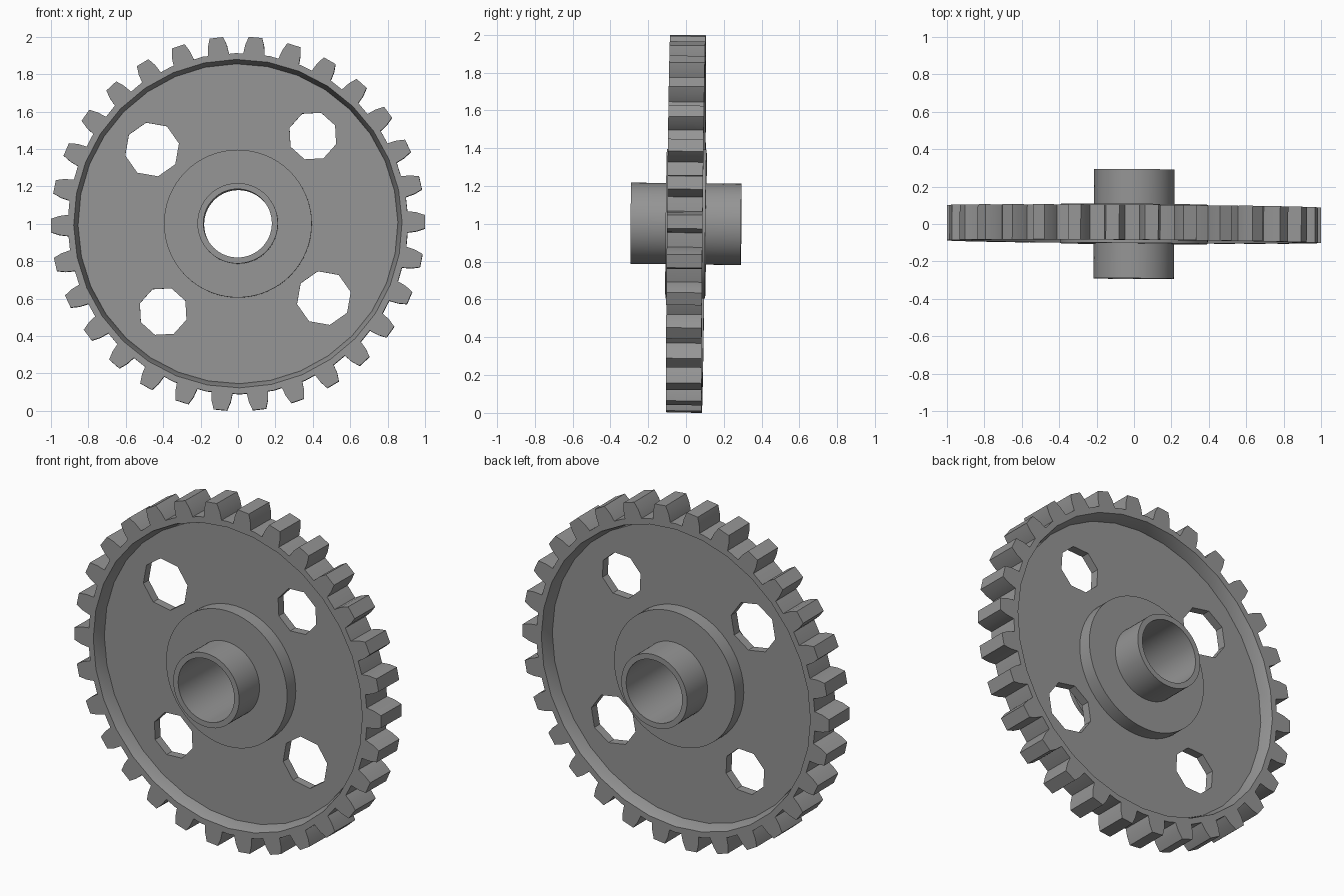
import bpy, bmesh
from math import sin, cos, pi, radians
from mathutils import Matrix, Vector

if "Cube" in bpy.data.objects:
    bpy.data.objects.remove(bpy.data.objects["Cube"])

# One flat grey for the whole gear
grey = bpy.data.materials.new("steel grey")
grey.use_nodes = True
grey.diffuse_color = (0.3, 0.3, 0.3, 1)
grey.node_tree.nodes["Principled BSDF"].inputs["Base Color"].default_value = (0.3, 0.3, 0.3, 1)

# The gear sits very slightly askew on its axle
POSE = (Matrix.Translation((0, 0, 1)) @ Matrix.Rotation(radians(-0.6), 4, 'X')
        @ Matrix.Rotation(radians(-0.6), 4, 'Y') @ Matrix.Rotation(radians(-0.4), 4, 'Z'))


def finish(bm, name):
    bmesh.ops.recalc_face_normals(bm, faces=bm.faces)
    mesh = bpy.data.meshes.new(name)
    bm.to_mesh(mesh)
    bm.free()
    mesh.materials.append(grey)
    obj = bpy.data.objects.new(name, mesh)
    bpy.context.collection.objects.link(obj)
    return obj


def lathe(name, half_profile, segments):
    """Spin a closed ring section, given as (radius, depth) and mirrored in depth, about y."""
    section = [(r, -d) for r, d in half_profile] + [(r, d) for r, d in reversed(half_profile)]
    bm = bmesh.new()
    rings = []
    for i in range(segments):
        a = 2 * pi * i / segments
        rings.append([bm.verts.new((r * cos(a), y, r * sin(a))) for r, y in section])
    n = len(section)
    for i in range(segments):
        here, there = rings[i], rings[(i + 1) % segments]
        for j in range(n):
            k = (j + 1) % n
            bm.faces.new((here[j], here[k], there[k], there[j]))
    return finish(bm, name)


def prism(bm, points, depth):
    """Extrude an outline in the xz plane symmetrically along y."""
    face = bm.faces.new([bm.verts.new((x, -depth, z)) for x, z in points])
    extruded = bmesh.ops.extrude_face_region(bm, geom=[face])["geom"]
    moved = [v for v in extruded if isinstance(v, bmesh.types.BMVert)]
    bmesh.ops.translate(bm, vec=Vector((0, 2 * depth, 0)), verts=moved)


# Rim with tapered inner wall, thin web, and stepped hub with a bore
rim = lathe("rim", [(0.855, 0.025), (0.878, 0.094), (0.912, 0.094)], 32)
web = lathe("web", [(0.3, 0.025), (0.87, 0.025)], 32)
hub = lathe("hub", [(0.183, 0.292), (0.215, 0.292), (0.215, 0.105), (0.395, 0.105)], 64)

# Thirty tapered teeth
bm = bmesh.new()
flank = [(0.895, 0.058), (0.915, 0.056), (0.955, 0.051), (1.0, 0.036)]
outline = [(r, w) for r, w in flank] + [(r, -w) for r, w in reversed(flank)]
for i in range(30):
    a = 2 * pi * i / 30
    prism(bm, [(r * cos(a) - w * sin(a), r * sin(a) + w * cos(a)) for r, w in outline], 0.094)
teeth = finish(bm, "teeth")

# Four octagonal holes through the web, in opposite pairs
bm = bmesh.new()
for x, z, radius, phase in ((-0.455, 0.402, 0.147, 12), (0.405, 0.465, 0.132, 25)):
    for side in (1, -1):
        corners = [radians(phase + 45 * i) for i in range(8)]
        prism(bm, [(side * (x + radius * cos(a)), side * (z + radius * sin(a))) for a in corners], 0.2)
cutter = finish(bm, "hole_cutter")
cutter.hide_render = True
cut = web.modifiers.new("holes", 'BOOLEAN')
cut.object = cutter
cut.solver = 'EXACT'
bpy.context.view_layer.objects.active = web
bpy.ops.object.modifier_apply(modifier=cut.name)
bpy.data.objects.remove(cutter)

# Place the parts; round surfaces smooth, edges sharp
bpy.ops.object.select_all(action='DESELECT')
for part in (rim, web, hub, teeth):
    part.data.transform(POSE)
    part.select_set(True)
bpy.ops.object.shade_smooth_by_angle(angle=radians(25))
